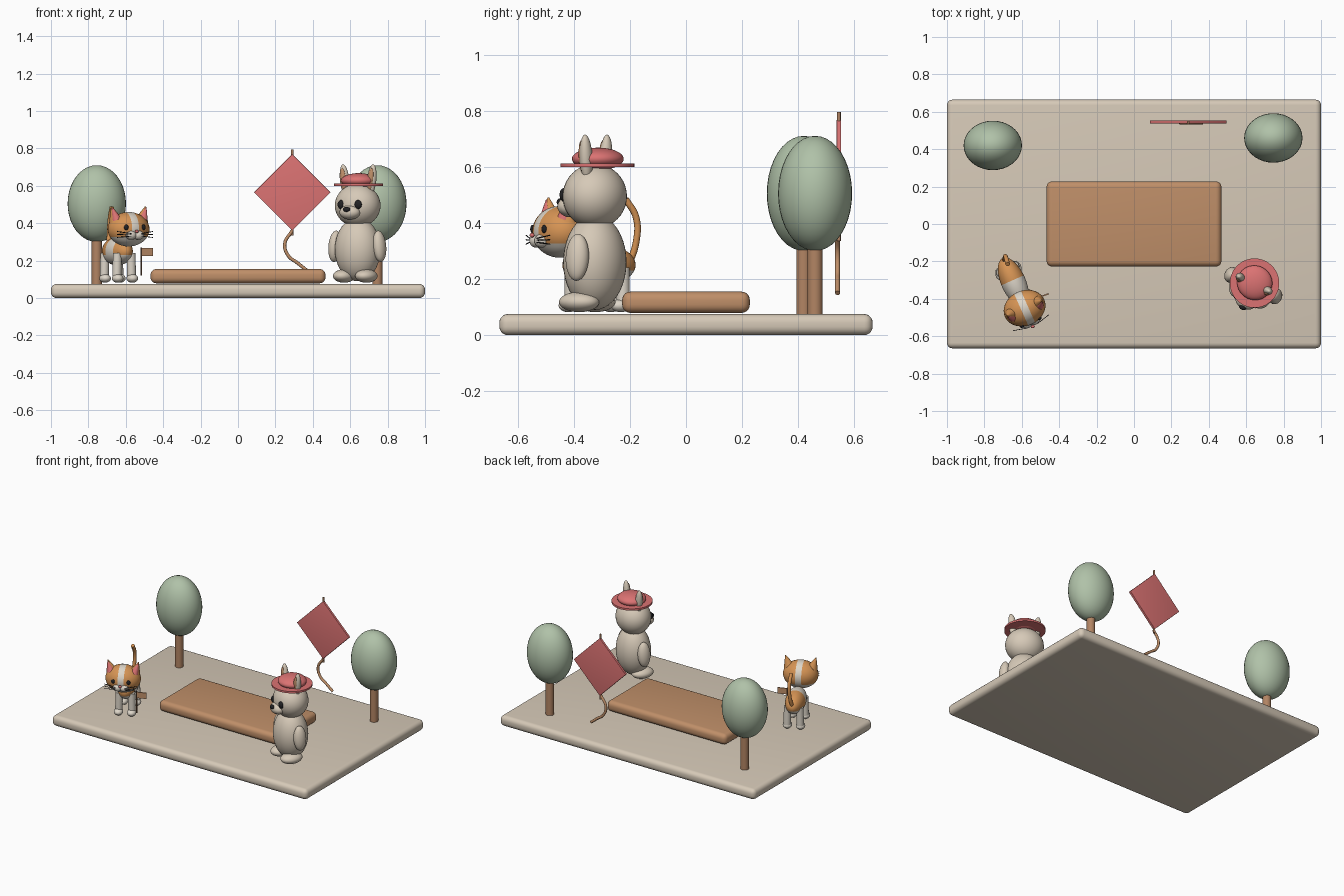
import bpy, bmesh, math
from mathutils import Matrix, Vector, Euler

if "Cube" in bpy.data.objects:
    bpy.data.objects.remove(bpy.data.objects["Cube"], do_unlink=True)


def colour(name, *srgb):
    lin = [c / 12.92 if c < 0.04 else ((c + 0.055) / 1.055) ** 2.4 for c in srgb] + [1]
    m = bpy.data.materials.new(name)
    m.use_nodes = True
    m.diffuse_color = lin
    node = m.node_tree.nodes["Principled BSDF"]
    node.inputs["Base Color"].default_value = lin
    node.inputs["Roughness"].default_value = 0.8
    return m


CREAM = colour("cream", 0.84, 0.79, 0.72)
WHITE = colour("warm white", 0.87, 0.84, 0.79)
BROWN = colour("wood brown", 0.75, 0.56, 0.41)
BARK = colour("bark brown", 0.70, 0.52, 0.39)
RED = colour("soft red", 0.86, 0.45, 0.45)
GREEN = colour("sage green", 0.69, 0.76, 0.66)
ORANGE = colour("ginger orange", 0.84, 0.58, 0.33)
BLACK = colour("charcoal", 0.13, 0.13, 0.14)
DARK = colour("dark brown", 0.48, 0.35, 0.26)

WORLD = Matrix.Identity(4)


def finish(name, bm, mats, frame=WORLD):
    bm.transform(frame)
    bmesh.ops.recalc_face_normals(bm, faces=bm.faces)
    me = bpy.data.meshes.new(name)
    bm.to_mesh(me)
    bm.free()
    for m in mats:
        me.materials.append(m)
    ob = bpy.data.objects.new(name, me)
    bpy.context.collection.objects.link(ob)
    bpy.ops.object.select_all(action="DESELECT")
    ob.select_set(True)
    bpy.context.view_layer.objects.active = ob
    bpy.ops.object.shade_smooth_by_angle(angle=math.radians(40))
    return ob


def ball_mesh(radii):
    bm = bmesh.new()
    bmesh.ops.create_uvsphere(bm, u_segments=36, v_segments=20, radius=1,
                              matrix=Matrix.Diagonal((*radii, 1)))
    return bm


def ball(name, pos, radii, mat, frame=WORLD, rot=(0, 0, 0)):
    bm = ball_mesh(radii)
    bm.transform(Matrix.Translation(pos) @ Euler(rot).to_matrix().to_4x4())
    return finish(name, bm, [mat], frame)


def rod(name, a, b, radius, mat, frame=WORLD, tip=None, sides=20):
    a, b = Vector(a), Vector(b)
    bm = bmesh.new()
    bmesh.ops.create_cone(bm, cap_ends=True, segments=sides, radius1=radius,
                          radius2=radius if tip is None else tip, depth=(b - a).length)
    turn = (b - a).to_track_quat("Z", "Y").to_matrix().to_4x4()
    bm.transform(Matrix.Translation((a + b) / 2) @ turn)
    return finish(name, bm, [mat], frame)


def box(name, pos, size, mat, bevel=0, frame=WORLD, rot=(0, 0, 0)):
    bm = bmesh.new()
    bmesh.ops.create_cube(bm, size=1, matrix=Matrix.Diagonal((*size, 1)))
    if bevel:
        bmesh.ops.bevel(bm, geom=bm.edges[:], offset=bevel, segments=5,
                        profile=0.5, affect="EDGES")
    bm.transform(Matrix.Translation(pos) @ Euler(rot).to_matrix().to_4x4())
    return finish(name, bm, [mat], frame)


def tube(name, points, radius, mat):
    cu = bpy.data.curves.new(name, "CURVE")
    cu.dimensions = "3D"
    cu.bevel_depth, cu.bevel_resolution, cu.resolution_u = radius, 4, 8
    cu.use_fill_caps = True
    sp = cu.splines.new("BEZIER")
    sp.bezier_points.add(len(points) - 1)
    for bp, p in zip(sp.bezier_points, points):
        bp.co = p
        bp.handle_left_type = bp.handle_right_type = "AUTO"
    cu.materials.append(mat)
    ob = bpy.data.objects.new(name, cu)
    bpy.context.collection.objects.link(ob)
    return ob


def patched_ball(name, radii, cuts, rule, mats, frame):
    # ball cut along planes, then coloured by a rule on the face centres
    bm = ball_mesh(radii)
    for co, no in cuts:
        bmesh.ops.bisect_plane(bm, geom=bm.verts[:] + bm.edges[:] + bm.faces[:],
                               plane_co=co, plane_no=no)
    for f in bm.faces:
        f.material_index = rule(f.calc_center_median())
    return finish(name, bm, mats, frame)


def frame_at(x, y, z, degrees):
    return Matrix.Translation((x, y, z)) @ Matrix.Rotation(math.radians(degrees), 4, "Z")


SIDES = (("right", -1), ("left", 1))

# ground slab and raised bed
box("ground_slab", (0, 0, 0.0375), (2, 1.33, 0.075), CREAM, 0.03)
box("raised_bed", (0, 0, 0.117), (0.935, 0.455, 0.076), BROWN, 0.03)

# trees
for side, x, y in (("right", -0.755, 0.42), ("left", 0.745, 0.46)):
    rod(f"trunk_{side}", (x, y, 0.07), (x, y, 0.36), 0.027, BARK)
    ball(f"crown_{side}", (x, y, 0.505), (0.156, 0.132, 0.205), GREEN)

# kite
box("kite_panel", (0.29, 0.545, 0.565), (0.289, 0.016, 0.289), RED, 0.002,
    rot=(0, math.pi / 4, 0))
rod("kite_spar", (0.29, 0.545, 0.335), (0.29, 0.545, 0.795), 0.0065, BARK)
tube("kite_tail", [(0.29, 0.54, 0.36), (0.25, 0.54, 0.29), (0.27, 0.54, 0.225),
                   (0.315, 0.54, 0.19), (0.365, 0.54, 0.15)], 0.009, BROWN)

# rabbit in a hat, local front is -y
R = frame_at(0.64, -0.325, 0, -26)
ball("rabbit_body", (0, 0, 0.26), (0.125, 0.11, 0.17), CREAM, R)
ball("rabbit_head", (0, 0, 0.495), (0.125, 0.112, 0.115), CREAM, R)
ball("rabbit_muzzle", (0, -0.095, 0.458), (0.058, 0.045, 0.038), CREAM, R)
ball("rabbit_nose", (0, -0.135, 0.474), (0.02, 0.013, 0.014), BLACK, R)
for side, s in SIDES:
    ball(f"rabbit_eye_{side}", (s * 0.05, -0.098, 0.5), (0.021, 0.014, 0.024), BLACK, R)
    ball(f"rabbit_arm_{side}", (s * 0.132, -0.005, 0.277), (0.034, 0.043, 0.084), CREAM, R,
         (0, s * -0.1, 0))
    ball(f"rabbit_foot_{side}", (s * 0.066, -0.03, 0.118), (0.056, 0.075, 0.036), CREAM, R)
    ball(f"rabbit_ear_{side}", (s * 0.08, 0.005, 0.63), (0.026, 0.022, 0.085), CREAM, R,
         (0, s * 0.12, 0))
    ball(f"rabbit_inner_ear_{side}", (s * 0.081, -0.01, 0.635), (0.016, 0.012, 0.06), BROWN, R,
         (0, s * 0.12, 0))
rod("hat_brim", (0, 0.01, 0.599), (0, 0.01, 0.612), 0.132, RED, R, sides=40)
ball("hat_crown", (0, 0.012, 0.628), (0.095, 0.092, 0.04), RED, R)

# cat body and legs, local front is -y
C = frame_at(-0.645, -0.31, 0, 24)
patched_ball("cat_body", (0.066, 0.14, 0.075),
             [((0, 0.01, 0), (0, 1, 0)), ((0, -0.07, 0), (0, 1, 0)),
              ((0, 0, -0.02), (0, 0, 1))],
             lambda c: int(c.z > -0.02 and (c.y > 0.01 or c.y < -0.07)),
             [WHITE, ORANGE], C @ Matrix.Translation((0, 0, 0.25)))
for side, s in SIDES:
    for place, y in (("front", -0.09), ("hind", 0.075)):
        rod(f"cat_{place}_leg_{side}", (s * 0.043, y, 0.1), (s * 0.04, y, 0.24), 0.024, WHITE, C)
        ball(f"cat_{place}_paw_{side}", (s * 0.043, y - 0.01, 0.105),
             (0.03, 0.036, 0.023), WHITE, C)
tube("cat_tail", [(-0.695, -0.21, 0.235), (-0.69, -0.178, 0.33), (-0.685, -0.178, 0.42),
                  (-0.675, -0.215, 0.485)], 0.012, ORANGE)

# cat head with a pale blaze and chin
H = frame_at(-0.585, -0.45, 0.368, 24)
patched_ball("cat_head", (0.115, 0.094, 0.092),
             [((0.02, 0, 0), (1, 0, 0)), ((-0.02, 0, 0), (1, 0, 0)),
              ((0, 0, -0.042), (0, 0, 1))],
             lambda c: int(c.z > -0.042 and abs(c.x) > 0.02), [WHITE, ORANGE], H)
ball("cat_nose", (0, -0.108, -0.012), (0.011, 0.008, 0.008), RED, H)
for side, s in SIDES:
    ball(f"cat_cheek_{side}", (s * 0.022, -0.082, -0.032), (0.03, 0.023, 0.024), WHITE, H)
    ball(f"cat_eye_{side}", (s * 0.05, -0.083, 0.01), (0.013, 0.008, 0.015), BLACK, H)
    rod(f"cat_ear_{side}", (s * 0.075, 0, 0.045), (s * 0.1, 0, 0.122), 0.037, ORANGE, H, 0.003)
    rod(f"cat_inner_ear_{side}", (s * 0.077, -0.015, 0.05), (s * 0.099, -0.007, 0.114),
        0.027, RED, H, 0.003)
    for i in (-1, 0, 1):
        rod(f"cat_whisker_{side}_{i + 2}", (s * 0.03, -0.103, -0.03 + i * 0.007),
            (s * 0.105, -0.085, -0.028 + i * 0.016), 0.002, BLACK, H, sides=6)

# little flag beside the cat
F = frame_at(-0.517, -0.395, 0, 20)
rod("flag_pole", (0, 0, 0.12), (0, 0, 0.27), 0.0045, DARK, F, sides=10)
box("flag_cloth", (0.033, 0, 0.247), (0.064, 0.007, 0.042), BROWN, frame=F)
